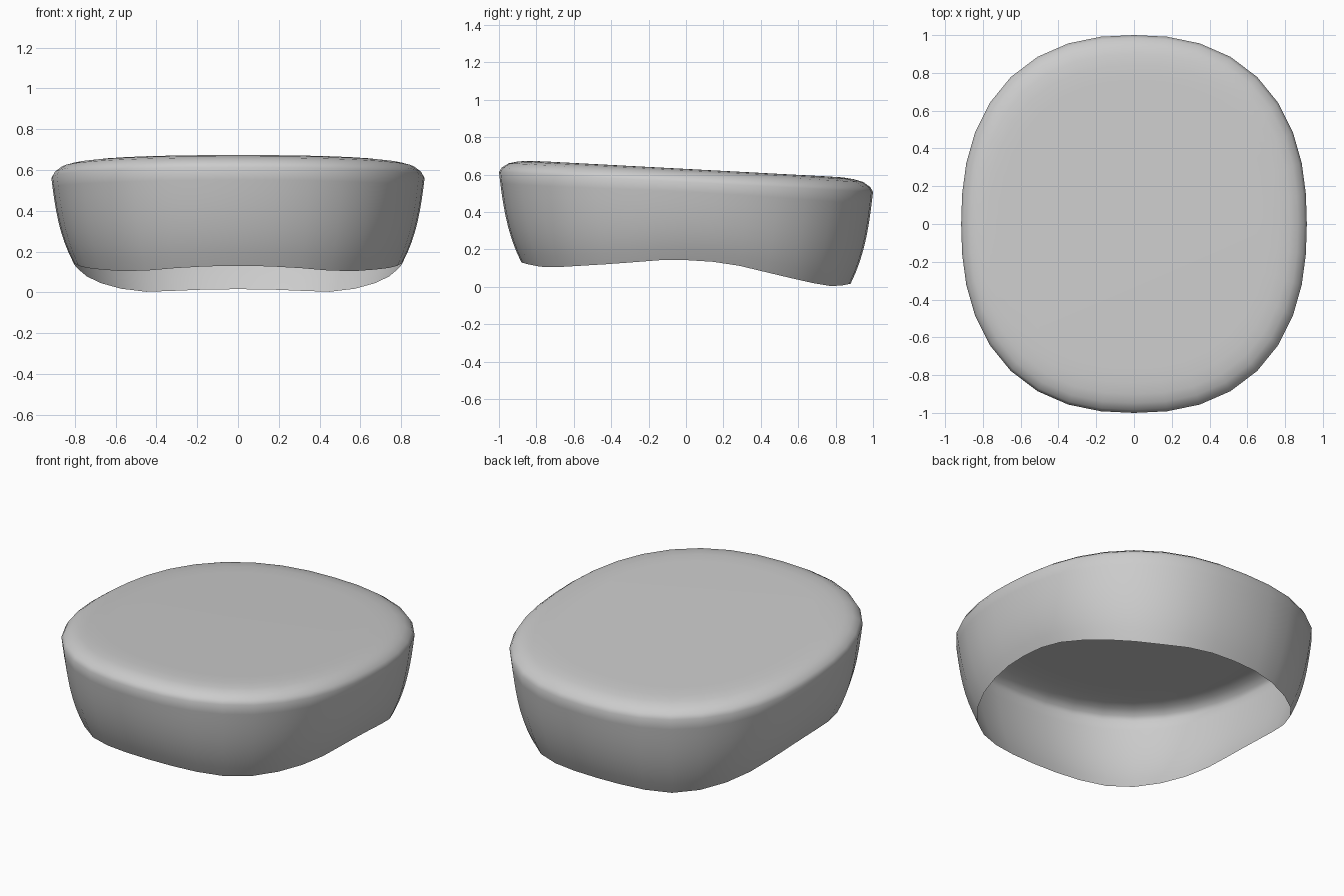
import bpy, bmesh, math

cube = bpy.data.objects.get("Cube")
if cube:
    bpy.data.objects.remove(cube, do_unlink=True)

SIDES, WALL_STEPS = 36, 8
HALF_X, HALF_Y, POWER = 0.915, 1.0, 2.37
TUCK = 0.12  # how far the wall draws in at the open hem

# Wavy hem height along y
HEM = [(-0.88, 0.13), (-0.8, 0.108), (-0.7, 0.104), (-0.4, 0.122), (-0.1, 0.145),
       (0.1, 0.14), (0.3, 0.11), (0.5, 0.06), (0.7, 0.015), (0.8, 0.0), (0.88, 0.016)]


def hem_height(y):
    y = max(HEM[0][0], min(HEM[-1][0], y))
    for (y0, z0), (y1, z1) in zip(HEM, HEM[1:]):
        if y <= y1:
            return z0 + (z1 - z0) * (y - y0) / (y1 - y0)


def outline(i):
    """Point on the rounded oval at an even angle."""
    a = 2 * math.pi * i / SIDES
    c, s = math.cos(a), math.sin(a)
    r = (abs(c / HALF_X) ** POWER + abs(s / HALF_Y) ** POWER) ** (-1 / POWER)
    return r * c, r * s


def sloped(y):
    return 0.56 - 0.053 * y


def wall_ring(f):
    """Ring at fraction f of the way from the rim down to the hem."""
    k = 1 - TUCK * (0.48 * f + 0.52 * f ** 3)
    ring = []
    for x, y in map(outline, range(SIDES)):
        top, low = sloped(y), hem_height(y * (1 - TUCK))
        ring.append((x * k, y * k, top + (low - top) * f))
    return ring


def top_ring(k, rise):
    return [(x * k, y * k, sloped(y * k) + rise)
            for x, y in map(outline, range(SIDES))]


# Rings from the hem up the wall, over the soft edge, onto the flat top
rings = [wall_ring(1 - n / WALL_STEPS) for n in range(WALL_STEPS + 1)]
rings += [top_ring(k, rise) for k, rise in ((0.985, 0.025), (0.948, 0.05), (0.9, 0.062),
                                            (0.84, 0.069), (0.75, 0.07))]

bm = bmesh.new()
loops = [[bm.verts.new(p) for p in ring] for ring in rings]
for a, b in zip(loops, loops[1:]):
    for i in range(SIDES):
        j = (i + 1) % SIDES
        bm.faces.new((a[i], a[j], b[j], b[i]))
bm.faces.new(loops[-1])
for face in bm.faces:
    face.smooth = True

mesh = bpy.data.meshes.new("cushion_shell")
bm.to_mesh(mesh)
bm.free()
shell = bpy.data.objects.new("cushion_shell", mesh)
bpy.context.collection.objects.link(shell)

# Plain grey finish
grey = bpy.data.materials.new("plain_grey")
grey.use_nodes = True
colour = (0.6, 0.6, 0.6, 1)
grey.diffuse_color = colour
grey.node_tree.nodes["Principled BSDF"].inputs["Base Color"].default_value = colour
mesh.materials.append(grey)
